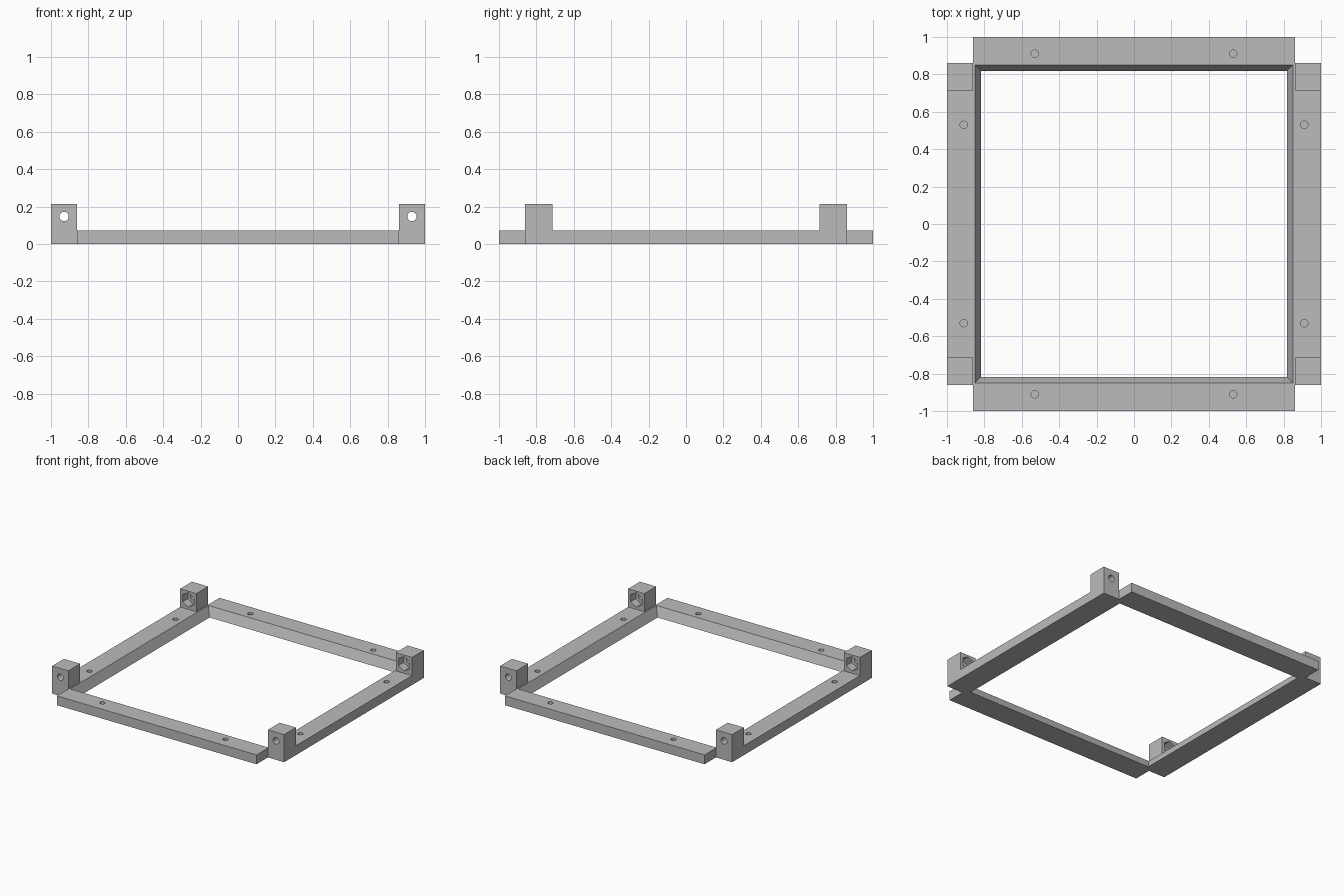
import bpy, bmesh
from math import pi
from mathutils import Matrix, Vector

if "Cube" in bpy.data.objects:
    bpy.data.objects.remove(bpy.data.objects["Cube"])

grey = bpy.data.materials.new("plain_grey")
grey.use_nodes = True
grey.diffuse_color = (0.5, 0.5, 0.5, 1)
grey.node_tree.nodes["Principled BSDF"].inputs["Base Color"].default_value = (0.5, 0.5, 0.5, 1)

OUT, NOTCH = 1.0, 0.86          # outer reach and corner notch
BAR_H, BLOCK_H = 0.073, 0.215   # heights of rails and corner blocks
BLOCK_IN = 0.715                # inner y of corner blocks
HOLE_Z = 0.147
SIGNS = [(sx, sy) for sx in (-1, 1) for sy in (-1, 1)]


def finish(name, bm, helper=False):
    bmesh.ops.recalc_face_normals(bm, faces=bm.faces)
    mesh = bpy.data.meshes.new(name)
    bm.to_mesh(mesh)
    bm.free()
    mesh.materials.append(grey)
    ob = bpy.data.objects.new(name, mesh)
    bpy.context.collection.objects.link(ob)
    if helper:
        ob.hide_render = True
        ob.hide_viewport = True
        ob.display_type = 'WIRE'
    return ob


def prism(bm, centre, radius, depth, sides, along_y=False):
    turn = Matrix.Rotation(pi / 2, 4, 'X') if along_y else Matrix()
    bmesh.ops.create_cone(bm, cap_ends=True, segments=sides, radius1=radius, radius2=radius,
                          depth=depth, matrix=Matrix.Translation(centre) @ turn)


def cut(ob, cutter):
    mod = ob.modifiers.new("cut", 'BOOLEAN')
    mod.operation = 'DIFFERENCE'
    mod.solver = 'EXACT'
    mod.object = cutter


# Frame: notched square outline, extruded up
bm = bmesh.new()
outline = []
for k in range(4):
    turn = Matrix.Rotation(k * pi / 2, 3, 'Z')
    for p in ((OUT, -NOTCH, 0), (OUT, NOTCH, 0), (NOTCH, NOTCH, 0)):
        outline.append(bm.verts.new(turn @ Vector(p)))
base = bm.faces.new(outline)
top = bmesh.ops.extrude_face_region(bm, geom=[base])
bmesh.ops.translate(bm, vec=(0, 0, BAR_H),
                    verts=[v for v in top["geom"] if isinstance(v, bmesh.types.BMVert)])
frame = finish("frame", bm)

# Opening with sloped inner walls
bm = bmesh.new()
bmesh.ops.create_cube(bm, size=2)
for v in bm.verts:
    up = v.co.z > 0
    half = 0.86 if up else 0.81
    v.co = (v.co.x * half, v.co.y * half, BAR_H + 0.02 if up else -0.02)
cut(frame, finish("opening_cutter", bm, True))

# Blind screw holes in the rails
bm = bmesh.new()
for sx, sy in SIGNS:
    for x, y in ((0.53, 0.91), (0.91, 0.53)):
        prism(bm, (sx * x, sy * y, BAR_H), 0.02, 0.09, 24)
cut(frame, finish("screw_hole_cutter", bm, True))

# Corner blocks with a bolt hole and a hexagonal nut pocket on the inner face
mid_x = (OUT + NOTCH) / 2
for sx, sy in SIGNS:
    name = ("front_" if sy < 0 else "back_") + ("left" if sx > 0 else "right")
    bm = bmesh.new()
    size = (OUT - NOTCH, NOTCH - BLOCK_IN, BLOCK_H)
    centre = (sx * mid_x, sy * (NOTCH + BLOCK_IN) / 2, BLOCK_H / 2)
    bmesh.ops.create_cube(bm, size=1, matrix=Matrix.Translation(centre) @ Matrix.Diagonal((*size, 1)))
    block = finish(name + "_block", bm)
    bm = bmesh.new()
    prism(bm, (sx * mid_x, centre[1], HOLE_Z), 0.025, 0.4, 32, True)
    cut(block, finish(name + "_bolt_cutter", bm, True))
    bm = bmesh.new()
    prism(bm, (sx * mid_x, sy * BLOCK_IN, HOLE_Z), 0.056, 0.13, 6, True)
    cut(block, finish(name + "_nut_cutter", bm, True))
